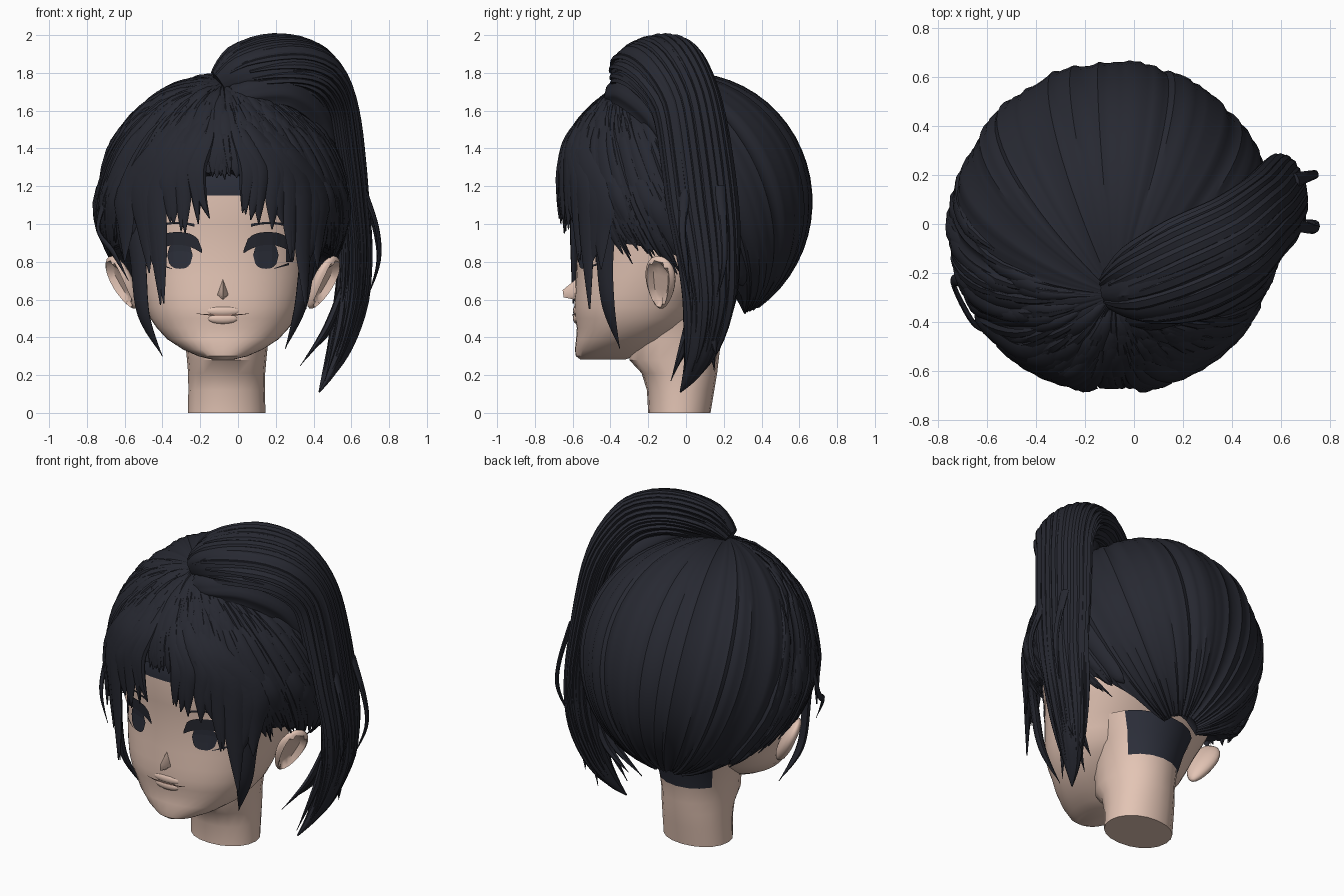
import bpy, bmesh, math, random
from mathutils import Vector, Matrix
from mathutils.bvhtree import BVHTree

random.seed(4)
cube = bpy.data.objects.get("Cube")
if cube:
    bpy.data.objects.remove(cube)

CX = -0.08
CENTRE = Vector((CX, 0, 1.12))
TAU = math.tau


def material(name, rgb):
    m = bpy.data.materials.new(name)
    m.use_nodes = True
    m.diffuse_color = (*rgb, 1)
    m.node_tree.nodes["Principled BSDF"].inputs["Base Color"].default_value = (*rgb, 1)
    return m


SKIN = material("skin", (0.77, 0.555, 0.46))
HAIR = material("dark hair", (0.02, 0.0215, 0.031))
SCALP = material("blue black", (0.025, 0.028, 0.042))
LIP = material("lip line", (0.4, 0.24, 0.19))


def finish(name, bm, mats, angle=None):
    bmesh.ops.recalc_face_normals(bm, faces=bm.faces)
    mesh = bpy.data.meshes.new(name)
    bm.to_mesh(mesh)
    ob = bpy.data.objects.new(name, mesh)
    bpy.context.collection.objects.link(ob)
    for m in mats:
        mesh.materials.append(m)
    if angle:
        bpy.ops.object.select_all(action='DESELECT')
        ob.select_set(True)
        bpy.context.view_layer.objects.active = ob
        bpy.ops.object.shade_smooth_by_angle(angle=math.radians(angle))


def loft(bm, rings):
    """Skin a run of closed rings and cap both ends."""
    vs = [[bm.verts.new(p) for p in r] for r in rings]
    n = len(vs[0])
    for a, b in zip(vs, vs[1:]):
        for j in range(n):
            bm.faces.new((a[j], a[(j + 1) % n], b[(j + 1) % n], b[j]))
    bm.faces.new(vs[0])
    bm.faces.new(vs[-1])


def interp(x, table):
    for (x0, y0), (x1, y1) in zip(table, table[1:]):
        if x <= x1:
            return y0 + (y1 - y0) * (x - x0) / (x1 - x0)
    return table[-1][1]


def spline(keys, steps):
    """Catmull-Rom through (x, y, z, width, thickness) keys."""
    out = []
    k = [keys[0]] + list(keys) + [keys[-1]]
    for a, b, c, d in zip(k, k[1:], k[2:], k[3:]):
        for s in range(steps):
            t = s / steps
            out.append([0.5 * (2 * q + (r - p) * t + (2 * p - 5 * q + 4 * r - w) * t * t
                               + (3 * q - p - 3 * r + w) * t ** 3) for p, q, r, w in zip(a, b, c, d)])
    return out + [list(keys[-1])]


def frames(keys, steps):
    pts = spline(keys, steps)
    out = []
    for i, k in enumerate(pts):
        p = Vector(k[:3])
        t = (Vector(pts[min(i + 1, len(pts) - 1)][:3]) - Vector(pts[max(i - 1, 0)][:3])).normalized()
        n = p - CENTRE
        n = (n - t * n.dot(t)).normalized()
        out.append((p, t.cross(n), n, max(k[3], 0.002), max(k[4], 0.002)))
    return out


def lock(bm, keys, sides=6, steps=4, ridge=0.0):
    """A tapered lock, flat against the head."""
    bump = [1 + random.uniform(-ridge, ridge) for _ in range(sides)]
    loft(bm, [[p + w * (W * b * math.cos(TAU * j / sides)) + n * (T * b * math.sin(TAU * j / sides))
               for j, b in enumerate(bump)] for p, w, n, W, T in frames(keys, steps)])


# Head and neck: stacked rounded sections (z, half width, front y, back y)
def section(cx, z, hw, yf, yb, n=36, p=2.3):
    def sp(v):
        return math.copysign(abs(v) ** (2 / p), v)
    mid, half = (yf + yb) / 2, (yb - yf) / 2
    return [(cx + hw * sp(math.cos(TAU * j / n)), mid + half * sp(math.sin(TAU * j / n)), z) for j in range(n)]


head = bmesh.new()
loft(head, [section(CX, *r) for r in (
    (0.283, 0.06, -0.56, -0.32), (0.3, 0.13, -0.583, -0.27), (0.335, 0.21, -0.588, -0.19), (0.39, 0.295, -0.582, -0.09),
    (0.45, 0.35, -0.578, 0.0), (0.5, 0.385, -0.588, 0.06), (0.56, 0.41, -0.592, 0.1), (0.63, 0.43, -0.588, 0.15),
    (0.72, 0.455, -0.583, 0.25), (0.85, 0.48, -0.575, 0.36), (1.0, 0.5, -0.585, 0.4),
    (1.15, 0.52, -0.6, 0.45), (1.27, 0.51, -0.59, 0.45), (1.42, 0.45, -0.5, 0.4), (1.6, 0.28, -0.3, 0.3))])
for f in head.faces:
    f.material_index = int(f.calc_center_median().z > 1.15)
face_tree = BVHTree.FromBMesh(head)
finish("head", head, [SKIN, SCALP], 30)

neck = bmesh.new()
loft(neck, [section(-0.06, *r, n=20, p=2.1) for r in (
    (0, 0.205, -0.2, 0.13), (0.12, 0.203, -0.207, 0.15), (0.21, 0.204, -0.235, 0.165), (0.28, 0.21, -0.3, 0.173),
    (0.38, 0.22, -0.3, 0.185), (0.5, 0.25, -0.3, 0.22), (0.62, 0.3, -0.3, 0.25))])
for i, f in enumerate(neck.faces):  # hair-coloured patch on the nape
    f.material_index = int(f.calc_center_median().z > 0.38 and 2 <= i % 20 <= 7)
finish("neck", neck, [SKIN, SCALP], 30)

# Nose
nose = bmesh.new()
nv = [nose.verts.new((CX + x, y, z)) for x, y, z in (
    (0, -0.58, 0.71), (0, -0.653, 0.65), (-0.033, -0.575, 0.625), (0.033, -0.575, 0.625), (0, -0.648, 0.612), (0, -0.57, 0.595))]
for tri in ((0, 2, 1), (0, 1, 3), (1, 2, 4), (1, 4, 3), (2, 5, 4), (4, 5, 3)):
    nose.faces.new([nv[i] for i in tri])
finish("nose", nose, [SKIN], 60)

# Lips: two shallow swellings
lips = bmesh.new()
for z, w in ((0.54, 0.1), (0.5, 0.085)):
    bmesh.ops.create_uvsphere(lips, u_segments=16, v_segments=8, radius=1, matrix=Matrix.Translation(
        (CX, -0.575, z)) @ Matrix.Diagonal((w, 0.024, 0.03, 1)))
finish("lips", lips, [SKIN], 60)

# Ears: flattened balls with a pushed-in bowl
for side, name in ((1, "left_ear"), (-1, "right_ear")):
    ear = bmesh.new()
    bmesh.ops.create_uvsphere(ear, u_segments=18, v_segments=12, radius=1)
    for v in ear.verts:
        r = math.hypot(v.co.y, v.co.z)
        if v.co.x > 0 and r < 0.75:
            v.co.x *= -0.1
        v.co = Vector((v.co.x * 0.045, v.co.y * (0.085 + 0.025 * v.co.z), v.co.z * 0.155))
    ear.transform(Matrix.Translation((0.53, -0.135, 0.69)) @ Matrix.Rotation(math.radians(-32), 4, 'Z')
                  @ Matrix.Rotation(math.radians(24), 4, 'Y') @ Matrix.Rotation(math.radians(-14), 4, 'X'))
    ear.transform(Matrix.Translation((CX, 0, 0)) @ Matrix.Diagonal((side, 1, 1, 1)))
    finish(name, ear, [SKIN], 50)


# Painted face details: thin plates laid on the face
def plate(name, mat, x0, x1, low, high, lift=0.008, cols=12, rows=3):
    bm = bmesh.new()
    grid = []
    for i in range(cols + 1):
        u = -1 + 2 * i / cols
        x = x0 + (x1 - x0) * i / cols
        col = []
        for k in range(rows + 1):
            z = low(u) + (high(u) - low(u)) * k / rows
            hit = face_tree.ray_cast(Vector((x, -2, z)), Vector((0, 1, 0)))[0]
            col.append(bm.verts.new((x, hit.y - lift, z)))
        grid.append(col)
    for a, b in zip(grid, grid[1:]):
        for k in range(rows):
            bm.faces.new((a[k], b[k], b[k + 1], a[k + 1]))
    finish(name, bm, [mat])


def arc(u):
    return max(0.0, 1 - abs(u) ** 2.6) ** 0.5


for s, side in ((1, "left"), (-1, "right")):
    def span(a, b):
        return CX + s * a, CX + s * b
    plate(side + "_iris", SCALP, *span(0.16, 0.295), lambda u: 0.835 - 0.072 * arc(u), lambda u: 0.835 + 0.068 * arc(u))
    plate(side + "_upper_lash", HAIR, *span(0.11, 0.37),
          lambda u: 0.845 + 0.045 * (1 - u * u), lambda u: 0.862 + 0.095 * arc(u), 0.009)
    plate(side + "_outer_lash", HAIR, *span(0.335, 0.37), lambda u: 0.8, lambda u: 0.87)
    plate(side + "_lower_lash", HAIR, *span(0.27, 0.35), lambda u: 0.772 + 0.01 * u, lambda u: 0.78 + 0.015 * u)
    plate(side + "_brow", HAIR, *span(0.15, 0.34), lambda u: 1.0 - 0.015 * u * u, lambda u: 1.001 + 0.01 * (1 - u * u))
plate("mouth_line", LIP, CX - 0.14, CX + 0.14, lambda u: 0.513 + 0.012 * u * u,
      lambda u: 0.514 + 0.012 * u * u + 0.008 * (1 - u * u), 0.012)

# Hair cap: strands radiate from a crown point to the hairline
TILT = math.radians(25)
POLE = Vector((0, -math.sin(TILT), math.cos(TILT)))
DOWN = Vector((0, -math.cos(TILT), -math.sin(TILT)))
HAIRLINE = ((0, 1.3), (0.3, 1.25), (0.6, 1.08), (0.9, 0.92), (1.3, 0.87), (1.7, 0.8), (2.1, 0.67), (2.5, 0.56), (3.15, 0.48))


def scalp(az, theta, k=1.0):
    d = POLE * math.cos(theta) + (DOWN * math.cos(az) + Vector((math.sin(az), 0, 0))) * math.sin(theta)
    k += 0.14 * min(d.y, 0) ** 2 * max(d.z, 0)  # fuller above the forehead
    return CENTRE + Vector((d.x * 0.66, d.y * 0.665, d.z * 0.68)) * k


def reach(az):
    theta = 0.3
    while theta < 2.95:
        p = scalp(az, theta)
        if p.z < interp(abs(math.atan2(p.x - CX, -p.y)), HAIRLINE):
            break
        theta += 0.02
    return theta


COLS, ROWS = 180, 26
az_list = [TAU * j / COLS for j in range(COLS)]
ends = [reach(a) for a in az_list]
bumps = [random.uniform(-0.01, 0.01) + 0.006 * math.sin(13 * a) for a in az_list]
cap = bmesh.new()
rings = [[scalp(a, 0.02) for a in az_list]]
for r in range(1, ROWS + 1):
    s = r / ROWS
    rings.append([scalp(a, s * e, 1 + b * min(1, 2.5 * s)) for a, e, b in zip(az_list, ends, bumps)])
rings.append([scalp(a, e, 0.82) for a, e in zip(az_list, ends)])
loft(cap, rings)
finish("hair_cap", cap, [HAIR], 35)

# Raised strands over the front and sides of the cap
strands = bmesh.new()
for i in range(120):
    az = random.uniform(-1.75, 1.75)
    e, drift = reach(az), random.uniform(-0.12, 0.12)
    w = random.uniform(0.025, 0.05)
    first = random.uniform(0.03, 0.3)
    tip = random.uniform(1.0, 1.08) if e < 2.5 else 0.95
    lock(strands, [(*scalp(az + drift * s, e * s, 1.004 - 0.015 * (s == first)), w * f, 0.015 * f + 0.002) for s, f in (
        (first, 0.1), (first + 0.2, 0.7), (0.7, 1), (0.9, 0.8), (tip, 0.05))])
finish("cap_strands", strands, [HAIR], 40)


# Fringe: (root x, middle x, middle z, tip x, tip z, width)
def front(x, z, w, t):
    up = max(z - 1.12, 0) / 0.68
    q = 1 - ((x - CX) / 0.67) ** 2 - up ** 2
    return (x, -0.675 * math.sqrt(max(q, 0.05)) * (1 + 0.14 * up), z, w, t)


fringe = bmesh.new()
for rx, mx, mz, tx, tz, w in (
        (-.13, -.235, 1.3, -.21, 1.0, .04), (-.15, -.29, 1.3, -.28, .95, .055), (-.17, -.36, 1.25, -.34, 1.0, .07),
        (-.2, -.44, 1.2, -.41, .57, .07), (-.24, -.5, 1.2, -.47, .74, .085), (-.28, -.59, 1.15, -.6, .8, .085),
        (-.05, .05, 1.3, .04, 1.05, .04), (-.03, .11, 1.3, .11, 1.0, .055), (-.01, .19, 1.3, .18, .97, .065),
        (.02, .26, 1.25, .28, .8, .06), (.04, .33, 1.2, .36, .55, .075), (.1, .42, 1.15, .42, .76, .085)):
    for k in range(2):
        j = random.uniform(-0.03, 0.03) * k
        top = random.uniform(1.5, 1.63)
        lock(fringe, [front(rx, top, 0.01, 0.004), front((rx + mx) / 2 + j, (top + mz) / 2, w * 0.8, 0.02),
                      front(mx + j, mz, w, 0.022), front((mx + tx) / 2 + j, (mz + tz) / 2, w * 0.7, 0.018),
                      front(tx + 2 * j, tz + abs(j), 0.003, 0.003)], 8, 5)
finish("fringe", fringe, [HAIR], 40)

# Side locks in front of the ears and loose wisps by the ponytail
side_locks = bmesh.new()
for keys in (
        ((-.57, -.4, 1.1, .08, .02), (-.53, -.43, .82, .06, .025), (-.5, -.41, .52, .045, .02), (-.4, -.34, .3, 0, 0)),
        ((.42, -.42, 1.1, .08, .02), (.37, -.43, .82, .06, .025), (.33, -.41, .56, .045, .02), (.25, -.35, .34, 0, 0)),
        ((-.68, -.25, 1.2, .04, .01), (-.74, -.24, .98, .02, .01), (-.66, -.4, .85, .02, .01), (-.58, -.45, .7, 0, 0)),
        ((.66, 0, 1.2, .03, .015), (.735, -.02, .98, .02, .012), (.745, 0, .8, .015, .01), (.69, .02, .62, 0, 0)),
        ((.66, .18, 1.2, .03, .015), (.73, .2, .95, .02, .012), (.74, .2, .78, .015, .01), (.68, .16, .6, 0, 0))):
    lock(side_locks, keys, 8, 6)
finish("side_locks", side_locks, [HAIR], 40)

# Ponytail: arches up from the crown and hangs beside the left ear
TAIL = ((-.1, -.28, 1.75, .08, .06), (.02, -.26, 1.82, .16, .11), (.22, -.19, 1.86, .21, .125), (.4, -.1, 1.81, .2, .13),
        (.51, 0, 1.64, .17, .11), (.56, .05, 1.4, .17, .1), (.6, .09, 1.1, .17, .085), (.62, .12, .85, .15, .08),
        (.6, .13, .6, .125, .08), (.54, .09, .36, .09, .06), (.48, .03, .21, .05, .03), (.43, -.03, .11, .004, .004))
tail = bmesh.new()
lock(tail, TAIL, 36, 6, 0.07)
path = frames(TAIL, 2)
for i in range(26):
    a = TAU * i / 26 + random.uniform(-0.1, 0.1)
    first, last = random.choice((0, 1, 2, 4)), random.choice((17, 18, 19, 20))
    keys = []
    for k in range(first, last + 1):
        p, w, n, W, T = path[k]
        fade = min(1, 0.3 + (k - first) * 0.35, (last - k) * 0.3)
        q = p + w * (W * 0.97 * math.cos(a)) + n * (T * 0.95 * math.sin(a))
        keys.append((*q, 0.03 * fade, 0.014 * fade + 0.002))
    lock(tail, keys, 6, 2)
# Hair gathered under the arch
lock(tail, ((-.06, -.36, 1.66, .05, .04), (.06, -.34, 1.71, .11, .07), (.22, -.23, 1.72, .16, .1),
            (.38, -.08, 1.6, .16, .1), (.48, .02, 1.38, .12, .07), (.53, .08, 1.1, .02, .02)), 30, 6, 0.07)
# Frayed ends
for x, y, z in ((.33, -.04, .25), (.36, .05, .3), (.5, .15, .22), (.46, -.08, .17), (.58, .16, .3)):
    lock(tail, ((.57, .1 + y * 0.3, .7, .03, .02), ((x + .57) / 2 + .02, .06 + y * 0.5, .45, .035, .02), (x, y, z, 0, 0)), 6, 6)
finish("ponytail", tail, [HAIR], 40)
